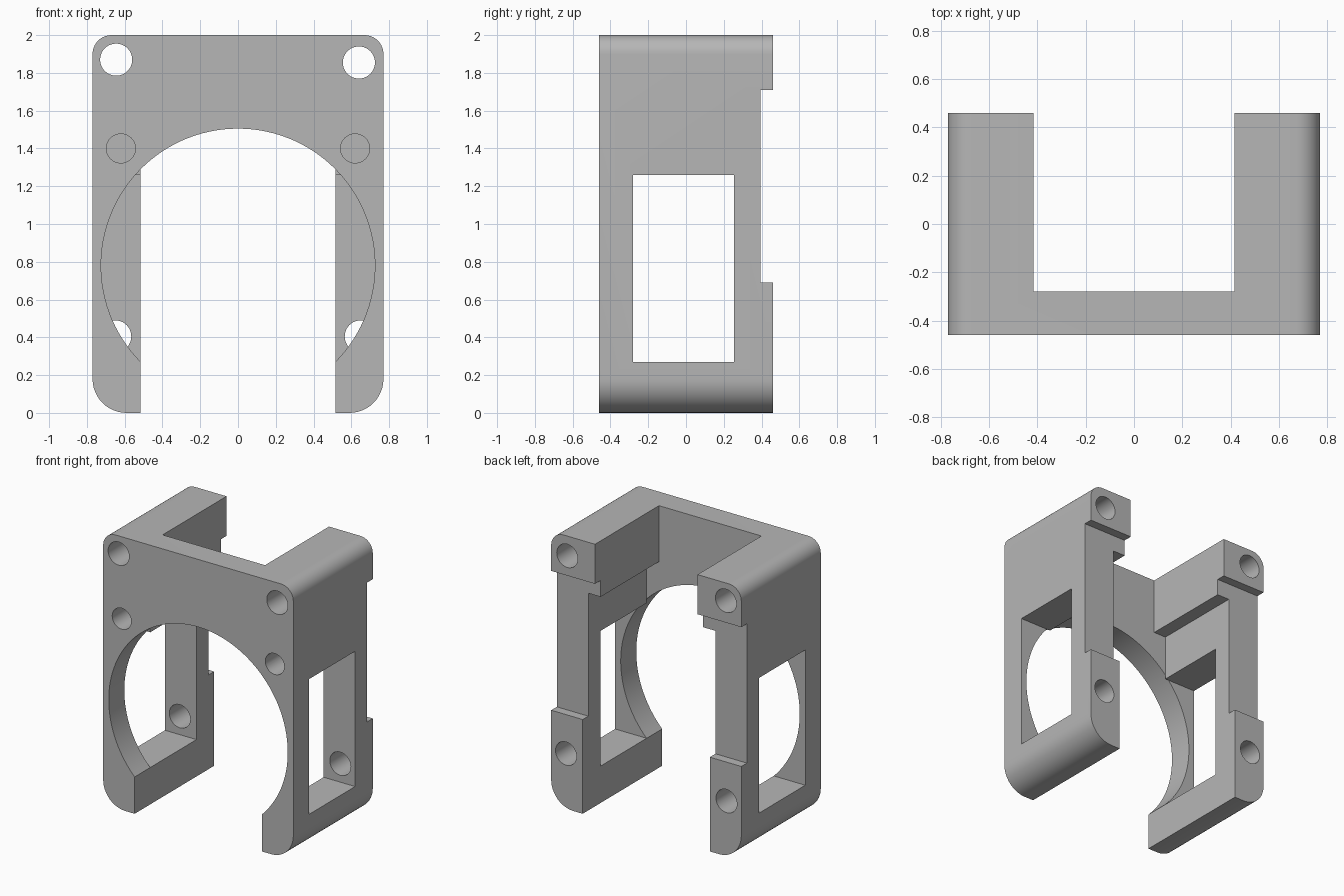
import bpy, bmesh, math

cube = bpy.data.objects.get("Cube")
if cube:
    bpy.data.objects.remove(cube, do_unlink=True)

HALF_W, HALF_D, TOP = 0.77, 0.46, 2.0
PLATE_BACK = -0.28      # rear of the front plate
LEG_X = 0.515           # inner side of the legs
FAR = 3.0

grey = bpy.data.materials.new("plain grey")
grey.use_nodes = True
colour = (0.47, 0.47, 0.47, 1)
grey.diffuse_color = colour
grey.node_tree.nodes["Principled BSDF"].inputs["Base Color"].default_value = colour


def extrude_profile(name, points, y0, y1):
    """Solid from an outline in x and z, running from y0 to y1."""
    bm = bmesh.new()
    face = bm.faces.new([bm.verts.new((x, y0, z)) for x, z in points])
    new = bmesh.ops.extrude_face_region(bm, geom=[face])["geom"]
    moved = [v for v in new if isinstance(v, bmesh.types.BMVert)]
    bmesh.ops.translate(bm, verts=moved, vec=(0, y1 - y0, 0))
    bmesh.ops.recalc_face_normals(bm, faces=bm.faces)
    mesh = bpy.data.meshes.new(name)
    bm.to_mesh(mesh)
    bm.free()
    mesh.materials.append(grey)
    obj = bpy.data.objects.new(name, mesh)
    bpy.context.collection.objects.link(obj)
    return obj


def arc(cx, cz, r, start, end, steps):
    angles = [math.radians(start + (end - start) * i / steps) for i in range(steps + 1)]
    return [(cx + r * math.cos(a), cz + r * math.sin(a)) for a in angles]


def activate(obj):
    bpy.ops.object.select_all(action='DESELECT')
    obj.select_set(True)
    bpy.context.view_layer.objects.active = obj


def cut(points, y0, y1):
    """Remove an extruded outline from the bracket."""
    cutter = extrude_profile("cutter", points, y0, y1)
    cutter.hide_render = True
    activate(bracket)
    mod = bracket.modifiers.new("cut", 'BOOLEAN')
    mod.operation, mod.solver, mod.object = 'DIFFERENCE', 'EXACT', cutter
    bpy.ops.object.modifier_apply(modifier=mod.name)
    bpy.data.objects.remove(cutter, do_unlink=True)


def rect(x0, x1, z0, z1):
    return [(x0, z0), (x1, z0), (x1, z1), (x0, z1)]


def circle(x, z, r, steps=40):
    return arc(x, z, r, 0, 360, steps)[:-1]


# Block with rounded corners, larger radius at the bottom
top_r, low_r = 0.10, 0.18
outline = (arc(HALF_W - top_r, TOP - top_r, top_r, 0, 90, 10)
           + arc(top_r - HALF_W, TOP - top_r, top_r, 90, 180, 10)
           + arc(low_r - HALF_W, low_r, low_r, 180, 270, 12)
           + arc(HALF_W - low_r, low_r, low_r, 270, 360, 12))
bracket = extrude_profile("mounting_bracket", outline, -HALF_D, HALF_D)

# Stepped channel between the legs, open at the back
cut([(-LEG_X, -1), (LEG_X, -1), (LEG_X, 1.59), (0.415, 1.59), (0.415, FAR),
     (-0.415, FAR), (-0.415, 1.59), (-LEG_X, 1.59)], PLATE_BACK, FAR)

# Round opening in the front plate, continued as a slot to the bottom
radius, centre_z = 0.725, 0.78
corner = math.degrees(math.acos(LEG_X / radius))
cut(arc(0, centre_z, radius, -corner, 180 + corner, 88)
    + [(-LEG_X, -1), (LEG_X, -1)], -FAR, PLATE_BACK)

# Side windows
for x0, x1 in ((-1, -0.3), (0.3, 1)):
    cut(rect(x0, x1, 0.27, 1.26), PLATE_BACK, 0.255)

# Shallow step along the back of the legs
cut(rect(-1, 1, 0.69, 1.71), 0.395, FAR)

# Screw holes: through at the top, blind in the middle, rear only at the bottom
for x, z in ((-0.645, 1.87), (0.64, 1.855)):
    cut(circle(x, z, 0.085), -FAR, FAR)
for side in (-1, 1):
    cut(circle(side * 0.62, 1.4, 0.077), -FAR, -0.06)
    cut(circle(side * 0.65, 0.405, 0.085), 0.1, FAR)

activate(bracket)
bpy.ops.object.shade_smooth_by_angle(angle=math.radians(30))
